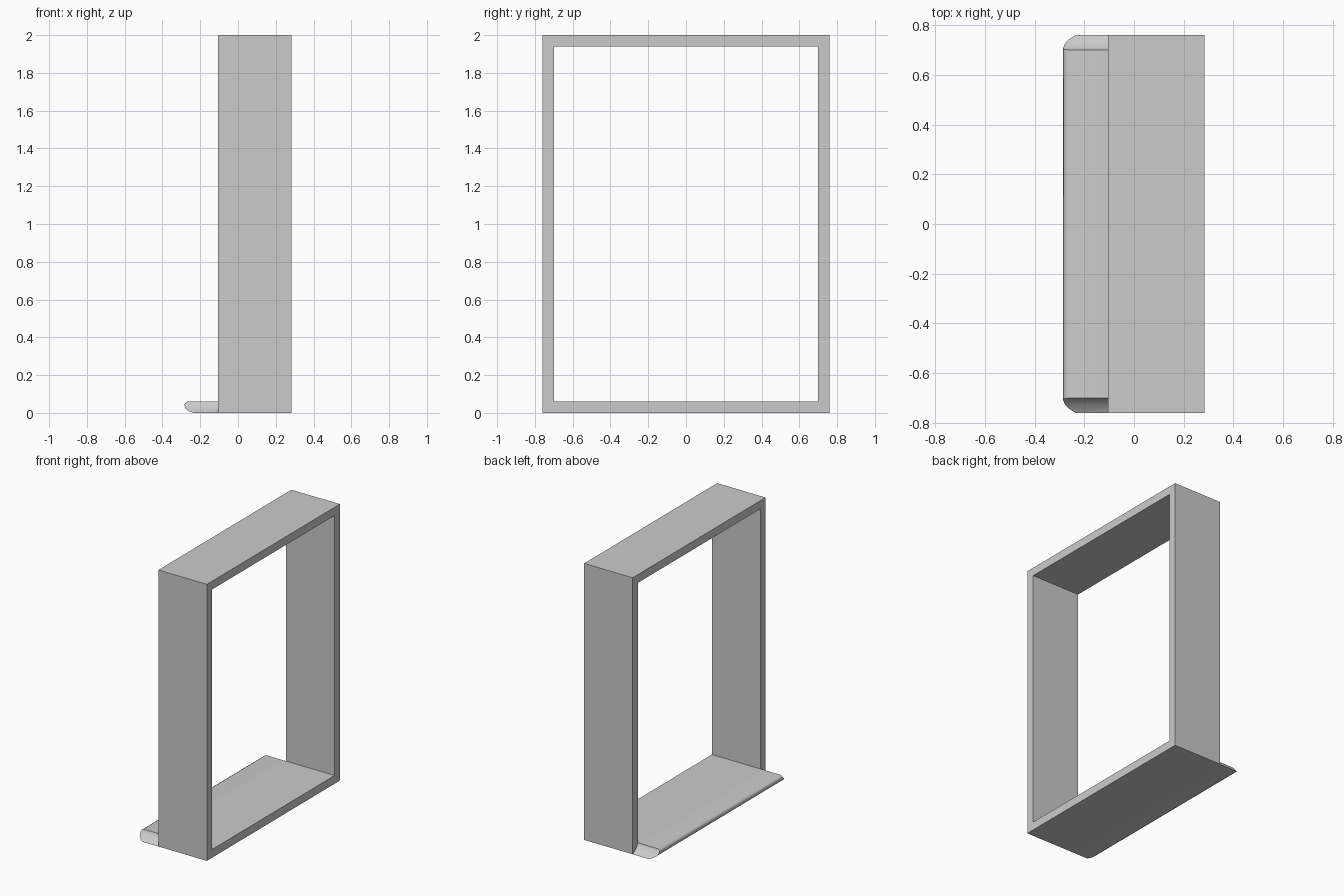
import bpy, bmesh, math

if "Cube" in bpy.data.objects:
    bpy.data.objects.remove(bpy.data.objects["Cube"])

X_BACK, X_FACE = 0.283, -0.105     # frame depth range
HALF_W, INNER = 0.76, 0.70         # outer and inner half widths
TOP, SILL_TOP = 2.0, 0.06


def finish(name, bm):
    bmesh.ops.remove_doubles(bm, verts=bm.verts, dist=1e-5)
    bmesh.ops.dissolve_degenerate(bm, dist=1e-5, edges=bm.edges)
    bmesh.ops.recalc_face_normals(bm, faces=bm.faces)
    mesh = bpy.data.meshes.new(name)
    bm.to_mesh(mesh)
    bm.free()
    obj = bpy.data.objects.new(name, mesh)
    bpy.context.collection.objects.link(obj)
    return obj


def loft(name, rings):
    """Skin a stack of closed rings and cap both ends."""
    bm = bmesh.new()
    loops = [[bm.verts.new(p) for p in ring] for ring in rings]
    n = len(loops[0])
    for a, b in zip(loops, loops[1:]):
        for i in range(n):
            j = (i + 1) % n
            bm.faces.new((a[i], a[j], b[j], b[i]))
    bm.faces.new(loops[0])
    bm.faces.new(loops[-1])
    return finish(name, bm)


# Jambs and head: one upside-down U pushed through the depth
right = [(HALF_W, TOP), (HALF_W, 0), (INNER, 0), (INNER, TOP - 0.06)]
outline = right + [(-y, z) for y, z in reversed(right)]
loft("jambs_and_head", [[(x, y, z) for y, z in outline] for x in (X_BACK, X_FACE)])

# Sill with rounded nosing: (height, front x, half width of projecting part)
levels = [(0.0, -0.235, 0.76), (0.008, -0.258, 0.745), (0.022, -0.277, 0.728),
          (0.04, -0.285, 0.708), (0.052, -0.279, 0.702), (SILL_TOP, -0.266, INNER)]
rings = []
for z, front, half in levels:
    side = [(X_BACK, INNER), (X_FACE, INNER), (X_FACE, half), (front, half)]
    ring = side + [(x, -y) for x, y in reversed(side)]
    rings.append([(x, y, z) for x, y in ring])
sill = loft("sill", rings)

bpy.context.view_layer.objects.active = sill
sill.select_set(True)
bpy.ops.object.shade_smooth_by_angle(angle=math.radians(55))
